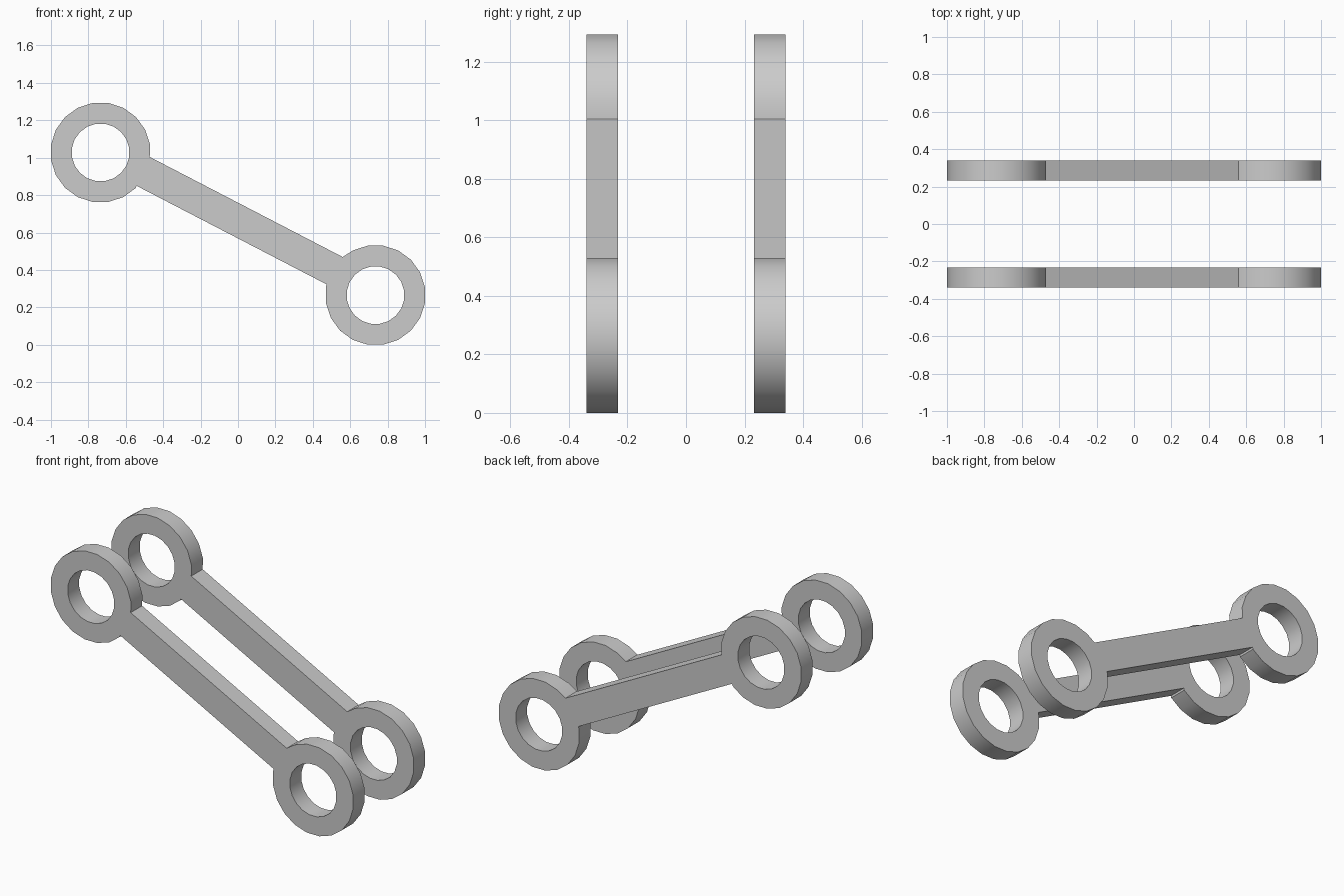
import bpy, bmesh
from math import sin, cos, radians, pi

if "Cube" in bpy.data.objects:
    bpy.data.objects.remove(bpy.data.objects["Cube"])

SIDES = 20
OUTER, INNER = 0.268, 0.155
LEFT, RIGHT = (-0.735, 1.028), (0.735, 0.265)


def arc(c, r, start, count):
    """Points of a regular ring, 'count' vertices counter-clockwise from 'start' degrees."""
    step = 360 / SIDES
    return [(c[0] + r * cos(radians(start + i * step)),
             c[1] + r * sin(radians(start + i * step))) for i in range(count)]


# Outline: two eyes joined by a slanted bar, with a round hole in each eye
outline = (arc(LEFT, OUTER, 9, SIDES - 2) + [(-0.543, 0.85), (0.473, 0.323)]
           + arc(RIGHT, OUTER, 171, SIDES - 2) + [(0.56, 0.469), (-0.472, 1.004)])
loops = [outline, arc(LEFT, INNER, 9, SIDES), arc(RIGHT, INNER, 9, SIDES)]


def make_link(name, y):
    curve = bpy.data.curves.new(name, 'CURVE')
    curve.dimensions = '2D'
    curve.fill_mode = 'BOTH'
    curve.extrude = 0.054
    for pts in loops:
        s = curve.splines.new('POLY')
        s.points.add(len(pts) - 1)
        for p, (x, z) in zip(s.points, pts):
            p.co = (x, z, 0, 1)
        s.use_cyclic_u = True
    ob = bpy.data.objects.new(name, curve)
    bpy.context.collection.objects.link(ob)
    ob.location.y = y
    ob.rotation_euler.x = pi / 2
    bpy.ops.object.select_all(action='DESELECT')
    ob.select_set(True)
    bpy.context.view_layer.objects.active = ob
    bpy.ops.object.convert(target='MESH')
    ob = bpy.context.object
    # Weld caps to the walls
    bm = bmesh.new()
    bm.from_mesh(ob.data)
    bmesh.ops.remove_doubles(bm, verts=bm.verts, dist=0.0005)
    bmesh.ops.recalc_face_normals(bm, faces=bm.faces)
    bm.to_mesh(ob.data)
    bm.free()
    bpy.ops.object.shade_smooth_by_angle(angle=radians(30))


# Front and back links
make_link("front_link", -0.286)
make_link("back_link", 0.286)
